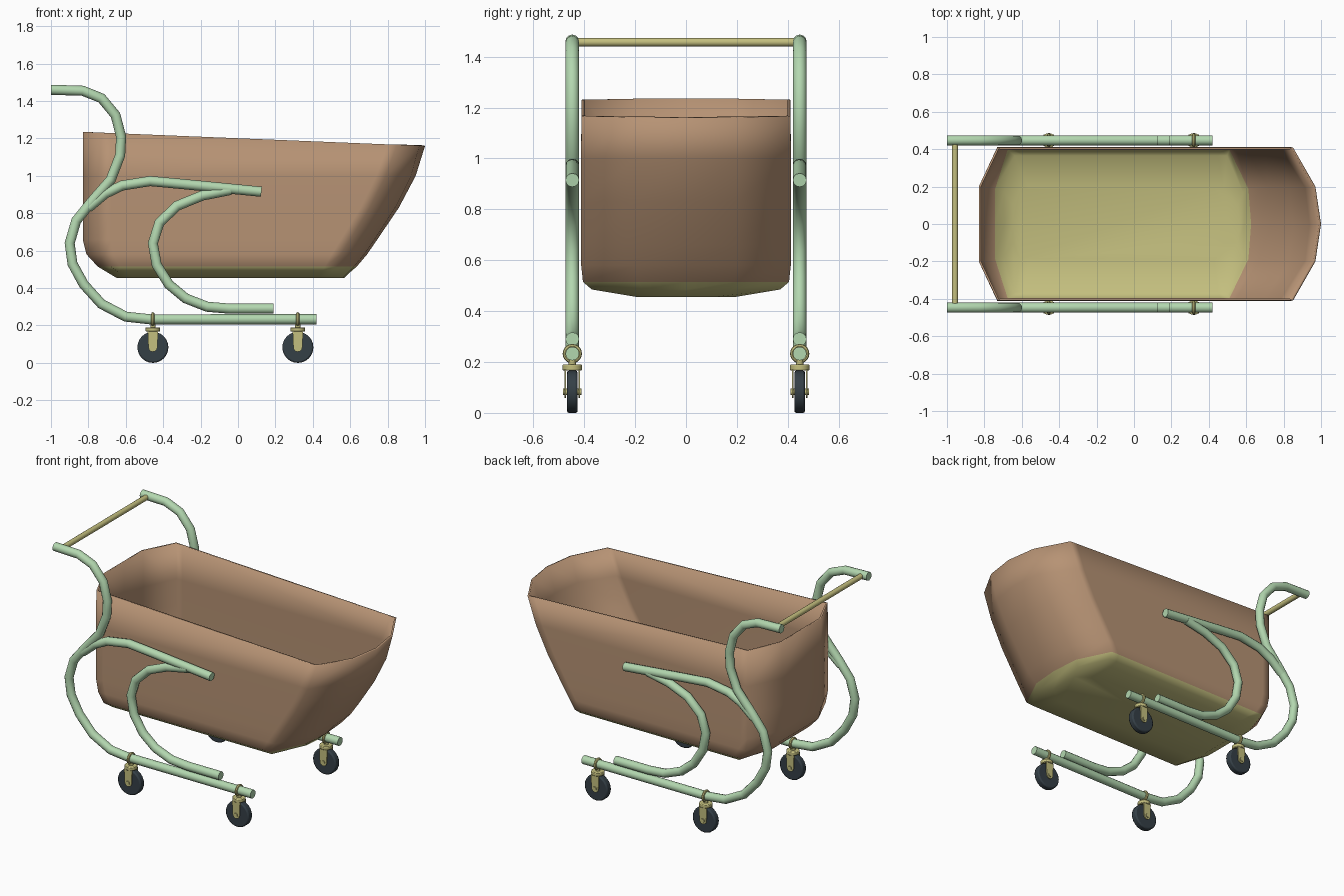
import bpy, bmesh, math
from mathutils import Vector, Matrix

if "Cube" in bpy.data.objects:
    bpy.data.objects.remove(bpy.data.objects["Cube"])


def mat(name, c):
    m = bpy.data.materials.new(name)
    m.diffuse_color = (*c, 1)
    m.use_nodes = True
    m.node_tree.nodes["Principled BSDF"].inputs["Base Color"].default_value = m.diffuse_color
    return m


GREEN = mat("pale_green", (0.45, 0.68, 0.43))
BROWN = mat("tan_brown", (0.47, 0.29, 0.175))
OLIVE = mat("olive_yellow", (0.55, 0.52, 0.21))
DARK = mat("dark_slate", (0.035, 0.05, 0.062))
Y = 0.447  # side offset of the frame


def smooth(o, deg=40):
    bpy.ops.object.select_all(action='DESELECT')
    o.select_set(True)
    bpy.context.view_layer.objects.active = o
    bpy.ops.object.shade_smooth_by_angle(angle=math.radians(deg))


def from_bm(name, bm, mats):
    me = bpy.data.meshes.new(name)
    bm.to_mesh(me)
    bm.free()
    for m in mats:
        me.materials.append(m)
    o = bpy.data.objects.new(name, me)
    bpy.context.collection.objects.link(o)
    return o


def tube(name, pts, r, m):
    cu = bpy.data.curves.new(name, 'CURVE')
    cu.dimensions = '3D'
    cu.bevel_depth = r
    cu.bevel_resolution = 4
    cu.use_fill_caps = True
    sp = cu.splines.new('POLY')
    sp.points.add(len(pts) - 1)
    for p, c in zip(sp.points, pts):
        p.co = (*c, 1)
    cu.materials.append(m)
    o = bpy.data.objects.new(name, cu)
    bpy.context.collection.objects.link(o)
    bpy.ops.object.select_all(action='DESELECT')
    o.select_set(True)
    bpy.context.view_layer.objects.active = o
    bpy.ops.object.convert(target='MESH')
    smooth(bpy.context.object)


def cyl(name, a, b, r, m, seg=16, bevel=0):
    a, b = Vector(a), Vector(b)
    d = b - a
    bpy.ops.mesh.primitive_cylinder_add(vertices=seg, radius=r, depth=d.length, location=(a + b) / 2,
                                        rotation=d.to_track_quat('Z', 'Y').to_euler())
    o = bpy.context.object
    o.name = name
    o.data.materials.append(m)
    if bevel:
        md = o.modifiers.new("bevel", 'BEVEL')
        md.width, md.segments = bevel, 2
    smooth(o)


# side frame tubes (x, z paths)
main = [(-1, 1.46), (-.83, 1.455), (-.73, 1.415), (-.655, 1.325), (-.625, 1.21), (-.63, 1.11), (-.68, .98),
        (-.78, .865), (-.865, .76), (-.90, .64), (-.885, .53), (-.825, .42), (-.73, .315), (-.60, .247),
        (-.47, .233), (.42, .233)]
arm = [(-.80, .83), (-.71, .905), (-.62, .948), (-.47, .972), (-.285, .955), (.125, .915)]
loop = [(-.04, .925), (-.19, .895), (-.325, .84), (-.42, .75), (-.455, .64), (-.435, .525), (-.37, .42),
        (-.28, .345), (-.165, .30), (-.045, .29), (.19, .29)]
for s, side in ((-1, "front"), (1, "back")):
    for n, path in (("frame_tube", main), ("upper_arm", arm), ("inner_loop", loop)):
        tube(f"{side}_{n}", [(x, s * Y, z) for x, z in path], 0.027, GREEN)

# push handle
cyl("handle_bar", (-.957, -Y, 1.457), (-.957, Y, 1.457), 0.017, OLIVE)

# tub: z, back, back corner, front corner, front shoulder, front nose, half width, shoulder y
rings = [(1.235, -.83, -.73, .85, .97, 1.0, .41, .2),
         (1.0, -.83, -.73, .79, .925, .95, .413, .2),
         (.83, -.83, -.73, .705, .84, .86, .413, .2),
         (.66, -.83, -.73, .60, .73, .745, .413, .2),
         (.58, -.81, -.715, .55, .675, .69, .412, .2),
         (.515, -.75, -.68, .515, .62, .635, .405, .19),
         (.485, -.70, -.64, .50, .59, .60, .37, .17),
         (.455, -.65, -.61, .48, .56, .57, .19, .10)]
bm = bmesh.new()
loops = []
for z, b, bc, fc, fs, fn, w, sy in rings:
    half = [(b, sy), (bc, w), (bc + .05, w), (fc - .05, w), (fc, w), (fs, sy)]
    pts = half + [(fn, 0)] + [(x, -y) for x, y in reversed(half)] + [(b, 0)]
    loops.append([bm.verts.new((x, y, z - (.041 * (x + .83) if z > 1.1 else 0))) for x, y in pts])
n = len(loops[0])
for i, (u, l) in enumerate(zip(loops, loops[1:])):
    for k in range(n):
        f = bm.faces.new((u[k], u[(k + 1) % n], l[(k + 1) % n], l[k]))
        f.material_index = 1 if i >= 5 else 0
bm.faces.new(loops[-1]).material_index = 1
bmesh.ops.recalc_face_normals(bm, faces=bm.faces)
bottom = min(bm.faces, key=lambda f: f.calc_center_median().z)
if bottom.normal.z > 0:
    bmesh.ops.reverse_faces(bm, faces=bm.faces)
tub = from_bm("tub", bm, [BROWN, OLIVE])
smooth(tub, 66)
md = tub.modifiers.new("wall", 'SOLIDIFY')
md.thickness = 0.012
md.offset = -1


# castor fork cheek: tapered plate rounded around the axle
def cheek(name, x, y):
    b = bmesh.new()
    prof = [(.028, .17), (-.028, .17), (-.024, .083)]
    prof += [(-.024 * math.cos(a), .083 - .024 * math.sin(a)) for a in (math.pi * i / 6 for i in range(1, 7))]
    f = b.faces.new([b.verts.new((x + px, y - .003, pz)) for px, pz in prof])
    e = bmesh.ops.extrude_face_region(b, geom=[f])
    bmesh.ops.translate(b, vec=(0, .006, 0), verts=[v for v in e['geom'] if isinstance(v, bmesh.types.BMVert)])
    bmesh.ops.recalc_face_normals(b, faces=b.faces)
    smooth(from_bm(name, b, [OLIVE]))


# castors
for s in (-1, 1):
    for x in (-.455, .32):
        y = s * Y
        cyl("wheel", (x, y - .021, .083), (x, y + .021, .083), .083, DARK, 24, .008)
        cyl("axle", (x, y - .037, .083), (x, y + .037, .083), .013, OLIVE, 10)
        for t in (-1, 1):
            cheek("fork_cheek", x, y + t * .028)
        cyl("swivel_plate", (x, y, .167), (x, y, .19), .039, OLIVE, 20, .004)
        cyl("castor_stem", (x, y, .188), (x, y, .215), .014, OLIVE, 12)
        bpy.ops.mesh.primitive_torus_add(major_radius=.029, minor_radius=.009, major_segments=20, minor_segments=8,
                                         location=(x, y, .233), rotation=(0, math.pi / 2, 0))
        clamp = bpy.context.object
        clamp.name = "tube_clamp"
        clamp.data.materials.append(OLIVE)
        smooth(clamp)
